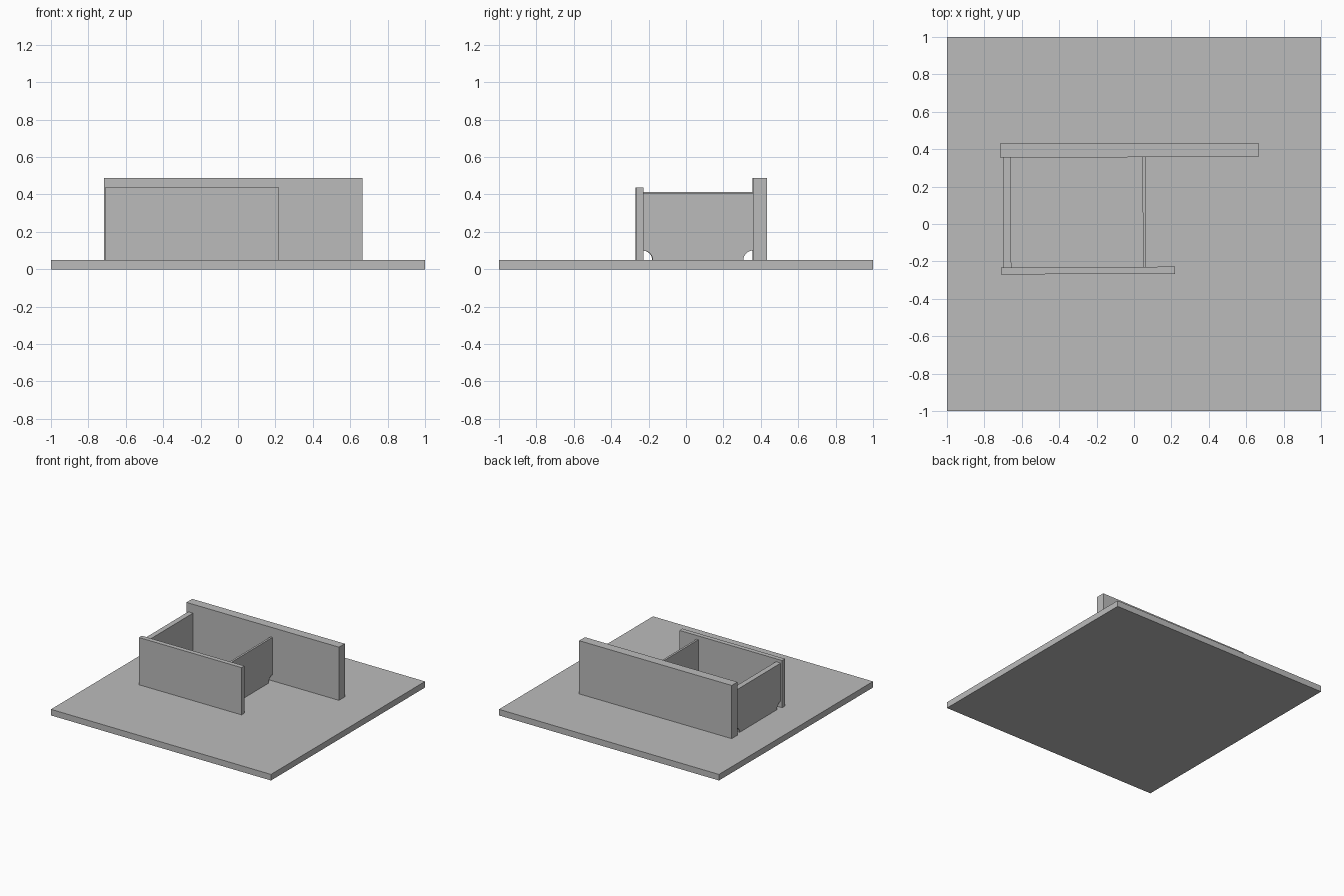
import bpy, bmesh
from math import sin, cos, pi, radians
from mathutils import Matrix

cube = bpy.data.objects.get("Cube")
if cube:
    bpy.data.objects.remove(cube, do_unlink=True)

grey = bpy.data.materials.new("plain grey")
grey.use_nodes = True
colour = (0.5, 0.5, 0.5, 1)
grey.diffuse_color = colour
grey.node_tree.nodes["Principled BSDF"].inputs["Base Color"].default_value = colour

BASE_TOP = 0.05
TURN = Matrix.Rotation(radians(0.2), 4, "Z")  # walls sit very slightly askew


def panel(name, outline, x0, x1, turn=True):
    """Extrude a y-z outline along x."""
    bm = bmesh.new()
    face = bm.faces.new([bm.verts.new((x0, y, z)) for y, z in outline])
    ext = bmesh.ops.extrude_face_region(bm, geom=[face])
    moved = [v for v in ext["geom"] if isinstance(v, bmesh.types.BMVert)]
    bmesh.ops.translate(bm, verts=moved, vec=(x1 - x0, 0, 0))
    bmesh.ops.recalc_face_normals(bm, faces=bm.faces)
    if turn:
        bm.transform(TURN)
    mesh = bpy.data.meshes.new(name)
    bm.to_mesh(mesh)
    bm.free()
    mesh.materials.append(grey)
    obj = bpy.data.objects.new(name, mesh)
    bpy.context.collection.objects.link(obj)
    return obj


def rect(y0, y1, z0, z1):
    return [(y0, z0), (y1, z0), (y1, z1), (y0, z1)]


def notched(y0, y1, z0, z1, r=0.05, steps=8):
    """Rectangle with a quarter-round notch in each bottom corner."""
    arc = [(r * cos(i * pi / 2 / steps), r * sin(i * pi / 2 / steps))
           for i in range(steps + 1)]
    near = [(y0 + a, z0 + b) for a, b in reversed(arc)]
    far = [(y1 - a, z0 + b) for a, b in arc]
    return near + far + [(y1, z1), (y0, z1)]


# Ground slab
panel("base_plate", rect(-1, 1, 0, BASE_TOP), -1, 1, turn=False)

# Long walls
panel("back_wall", rect(0.357, 0.432, BASE_TOP, 0.487), -0.715, 0.668)
panel("front_wall", rect(-0.267, -0.229, BASE_TOP, 0.438), -0.713, 0.218)

# Cross walls with drain notches
panel("thick_cross_wall", notched(-0.229, 0.357, BASE_TOP, 0.414), -0.70, -0.657)
panel("thin_cross_wall", notched(-0.229, 0.357, BASE_TOP, 0.407), 0.047, 0.064)
